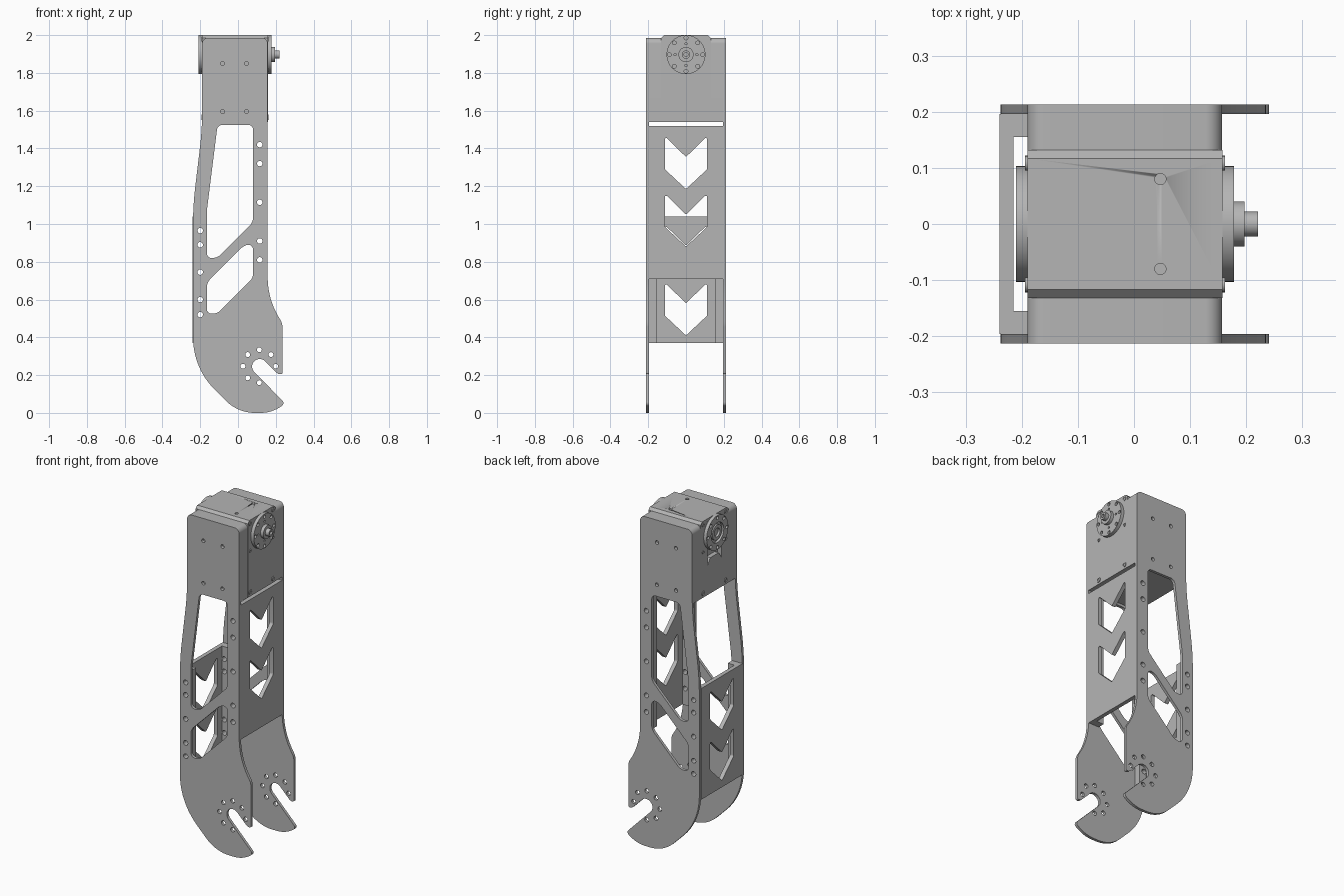
import bpy, bmesh
from math import sin, cos, pi, radians
from mathutils import Vector

default_cube = bpy.data.objects.get("Cube")
if default_cube:
    bpy.data.objects.remove(default_cube, do_unlink=True)

grey = bpy.data.materials.new("satin grey metal")
grey.use_nodes = True
grey_value = (0.46, 0.46, 0.46, 1)
grey.diffuse_color = grey_value
grey.node_tree.nodes["Principled BSDF"].inputs["Base Color"].default_value = grey_value


def rounded(points, default=0.0):
    """Closed outline; each point is (u, v, optional tangent length of its corner arc)."""
    outline = []
    count = len(points)
    for i, point in enumerate(points):
        corner = Vector(point[:2])
        size = point[2] if len(point) > 2 else default
        if size == 0:
            outline.append(corner)
            continue
        before = (Vector(points[i - 1][:2]) - corner).normalized()
        after = (Vector(points[(i + 1) % count][:2]) - corner).normalized()
        weight = sin(before.angle(after) / 2)
        start, end = corner + before * size, corner + after * size
        steps = 10
        for k in range(steps + 1):
            t = k / steps
            a, b, c = (1 - t) ** 2, 2 * weight * t * (1 - t), t * t
            outline.append((start * a + corner * b + end * c) / (a + b + c))
    return outline


def circle(u, v, radius, sides=24):
    return [Vector((u + radius * cos(2 * pi * k / sides),
                    v + radius * sin(2 * pi * k / sides))) for k in range(sides)]


def rectangle(u0, u1, v0, v1):
    return rounded([(u0, v0), (u1, v0), (u1, v1), (u0, v1)])


def slab(name, loops, axis, low, high):
    """Extrude an outline with holes along an axis, from low to high."""
    curve = bpy.data.curves.new(name, "CURVE")
    curve.dimensions = "2D"
    curve.fill_mode = "BOTH"
    curve.extrude = (high - low) / 2
    for loop in loops:
        spline = curve.splines.new("POLY")
        spline.points.add(len(loop) - 1)
        for target, p in zip(spline.points, loop):
            target.co = (p.x, p.y, 0, 1)
        spline.use_cyclic_u = True
    helper = bpy.data.objects.new(name, curve)
    bpy.context.collection.objects.link(helper)
    graph = bpy.context.evaluated_depsgraph_get()
    mesh = bpy.data.meshes.new_from_object(helper.evaluated_get(graph))
    bpy.data.objects.remove(helper, do_unlink=True)
    bpy.data.curves.remove(curve)

    middle = (low + high) / 2
    bm = bmesh.new()
    bm.from_mesh(mesh)
    for vert in bm.verts:
        u, v, w = vert.co
        w += middle
        vert.co = {"x": (w, u, v), "y": (u, w, v), "z": (u, v, w)}[axis]
    bmesh.ops.remove_doubles(bm, verts=bm.verts, dist=0.00005)
    bmesh.ops.recalc_face_normals(bm, faces=bm.faces)
    bm.to_mesh(mesh)
    bm.free()
    mesh.materials.clear()
    mesh.materials.append(grey)
    obj = bpy.data.objects.new(name, mesh)
    bpy.context.collection.objects.link(obj)
    bpy.ops.object.select_all(action="DESELECT")
    obj.select_set(True)
    bpy.context.view_layer.objects.active = obj
    bpy.ops.object.shade_smooth_by_angle()
    return obj


def cut(target, cutter):
    modifier = target.modifiers.new("cut", "BOOLEAN")
    modifier.operation = "DIFFERENCE"
    modifier.solver = "EXACT"
    modifier.object = cutter
    bpy.context.view_layer.objects.active = target
    bpy.ops.object.modifier_apply(modifier=modifier.name)
    bpy.data.objects.remove(cutter, do_unlink=True)


# Side plate outline with open hook slot at the foot
side_outline = rounded([
    (-0.19, 1.985, 0.03), (-0.19, 1.5, 0.1), (-0.238, 1.1, 0.1),
    (-0.238, 0.238, 0.16), (0, 0, 0.09), (0.18, 0, 0.06), (0.25, 0.05, 0.02),
    (0.058, 0.245, 0.04), (0.115, 0.302, 0.04), (0.212, 0.205, 0.012),
    (0.235, 0.205, 0.008), (0.235, 0.475, 0.02), (0.157, 0.6, 0.12),
    (0.157, 1.985, 0.03)])
upper_window = rounded([
    (-0.108, 1.525), (0.08, 1.525), (0.08, 1.01),
    (-0.11, 0.82), (-0.165, 0.82), (-0.165, 1.07)], 0.026)
lower_window = rounded([
    (-0.165, 0.69), (0.035, 0.89), (0.08, 0.89),
    (0.08, 0.715), (-0.11, 0.525), (-0.165, 0.525)], 0.026)

# Fixing holes
rear_holes = [circle(-0.2, z, 0.0145) for z in (0.52, 0.6, 0.745, 0.89, 0.965)]
front_holes = [circle(0.115, z, 0.0145) for z in (0.81, 0.91, 1.115, 1.32, 1.42)]
hook_holes = [circle(0.113 + 0.087 * cos(radians(a)), 0.247 + 0.087 * sin(radians(a)), 0.013)
              for a in range(0, 315, 45)]
motor_holes = [circle(x, z, 0.011) for x in (-0.082, 0.045) for z in (1.595, 1.85)]
side_loops = [side_outline, upper_window, lower_window]
side_loops += rear_holes + front_holes + hook_holes + motor_holes

# Bracket filling between motor and side plate
bracket = rounded([(-0.19, 1.54), (-0.19, 1.985, 0.03), (0.157, 1.985, 0.03), (0.157, 1.54)])


def span(side, inner, outer):
    return sorted((side * inner, side * outer))


for side, label in ((-1, "front"), (1, "back")):
    slab(label + "_side_plate", side_loops, "y", *span(side, 0.196, 0.213))
    slab(label + "_motor_bracket", [bracket], "y", *span(side, 0.125, 0.196))
    slab(label + "_left_rail", [rectangle(0.085, 0.134, 0.71, 1.52)] + front_holes,
         "y", *span(side, 0.155, 0.196))
    slab(label + "_right_rail", [rectangle(-0.217, -0.17, 0.37, 1.04)] + rear_holes,
         "y", *span(side, 0.155, 0.196))


# Cross plates with chevron windows
def chevron(tip):
    return rounded([(0, tip, 0.006), (0.112, tip + 0.105, 0.006), (0.112, tip + 0.28, 0.018),
                    (0, tip + 0.17, 0.006), (-0.112, tip + 0.28, 0.018),
                    (-0.112, tip + 0.105, 0.006)])


slab("left_cross_plate", [rectangle(-0.196, 0.196, 0.71, 1.52), chevron(0.88), chevron(1.185)],
     "x", 0.133, 0.157)
slab("right_cross_plate", [rectangle(-0.196, 0.196, 0.37, 1.04), chevron(0.41), chevron(0.715)],
     "x", -0.24, -0.215)

# Motor body with bevelled long edges, cable channel and top holes
body_outline = rounded([(-0.132, 1.54), (0.132, 1.54), (0.132, 1.985), (0.117, 2),
                        (-0.117, 2), (-0.132, 1.985)])
body = slab("motor_body", [body_outline], "x", -0.19, 0.158)
channel = rounded([(-0.065, 1.72), (-0.04, 1.755), (0.04, 1.755), (0.065, 1.72),
                   (0.065, 1.85), (0.033, 1.85), (0.033, 1.98), (-0.033, 1.98),
                   (-0.033, 1.85), (-0.065, 1.85)])
cut(body, slab("channel_cutter", [channel], "x", -0.2, -0.163))
for y in (-0.08, 0.08):
    cut(body, slab("hole_cutter", [circle(0.047, y, 0.01)], "z", 1.985, 2.01))

# Motor corner screws on both end faces
for face, low, high in (("left", 0.156, 0.162), ("right", -0.194, -0.188)):
    for y in (-0.108, 0.108):
        for z, radius in ((1.565, 0.014), (1.815, 0.01), (1.978, 0.013)):
            slab(face + "_motor_screw", [circle(y, z, radius), circle(y, z, radius * 0.55)],
                 "x", low, high)

# Output discs, hub and shaft
axle = 1.897
ring_holes = [circle(0.088 * cos(k * pi / 4), axle + 0.088 * sin(k * pi / 4), 0.01, 16)
              for k in range(8)]
small_holes = [circle(0.058 * cos(k * pi / 2), axle + 0.058 * sin(k * pi / 2), 0.006, 12)
               for k in range(4)]
disc = circle(0, axle, 0.103, 64)
slab("left_output_disc", [disc] + ring_holes + small_holes, "x", 0.157, 0.178)
slab("left_hub", [circle(0, axle, 0.04, 40)], "x", 0.177, 0.197)
slab("left_shaft", [circle(0, axle, 0.022, 32), circle(0, axle, 0.011)], "x", 0.196, 0.221)
slab("right_output_disc", [disc, circle(0, axle, 0.06, 40)] + ring_holes, "x", -0.21, -0.189)
slab("right_bearing_ring", [circle(0, axle, 0.045, 40), circle(0, axle, 0.026, 32)],
     "x", -0.208, -0.185)
slab("right_bearing_floor", [circle(0, axle, 0.07, 40)], "x", -0.195, -0.188)
